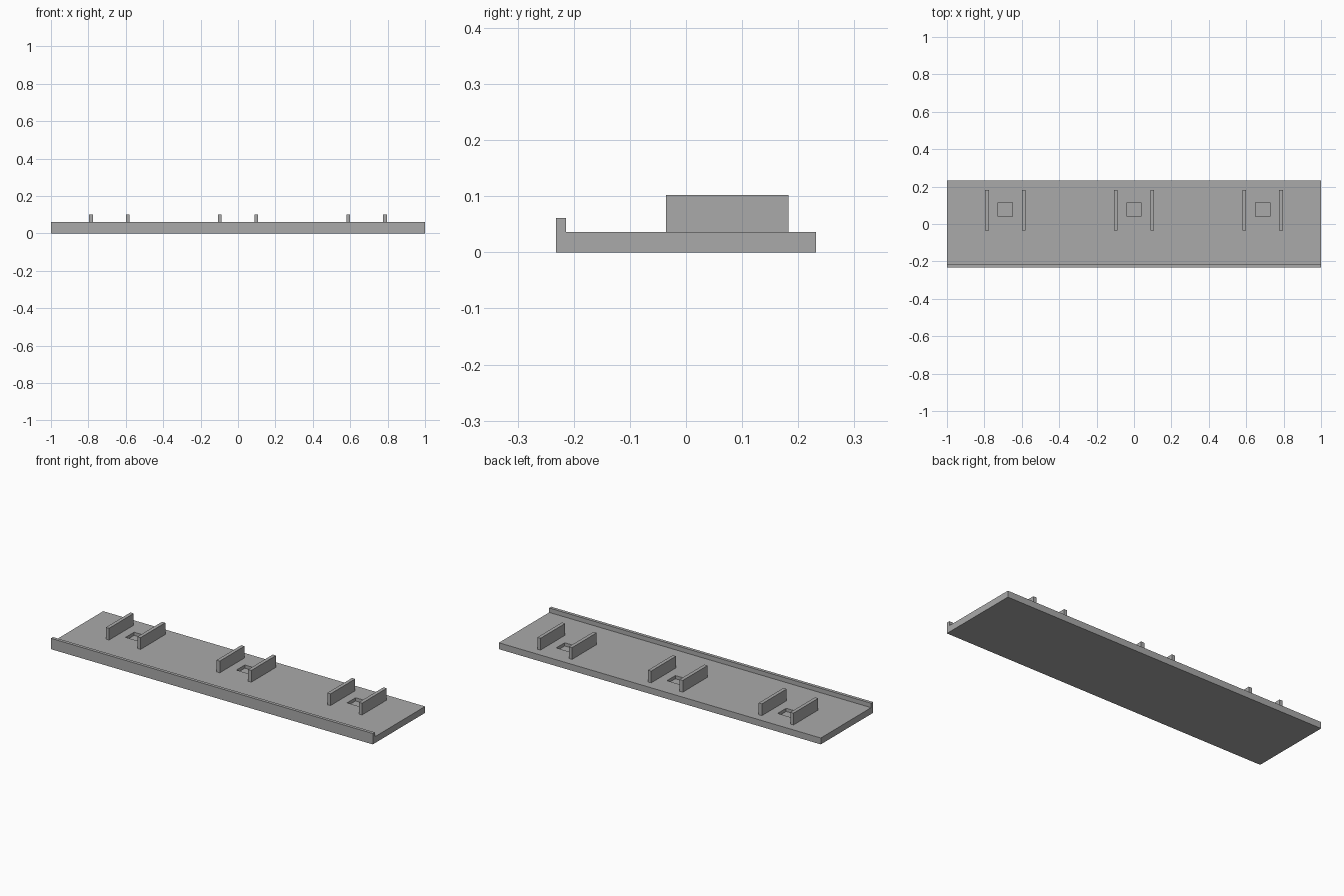
import bpy
import bmesh

cube = bpy.data.objects.get("Cube")
if cube:
    bpy.data.objects.remove(cube, do_unlink=True)

grey = bpy.data.materials.new("plain grey")
grey.use_nodes = True
grey.diffuse_color = (0.4, 0.4, 0.4, 1)
grey.node_tree.nodes["Principled BSDF"].inputs["Base Color"].default_value = grey.diffuse_color


def add_object(name, bm):
    bmesh.ops.recalc_face_normals(bm, faces=bm.faces)
    mesh = bpy.data.meshes.new(name)
    bm.to_mesh(mesh)
    bm.free()
    mesh.materials.append(grey)
    obj = bpy.data.objects.new(name, mesh)
    bpy.context.collection.objects.link(obj)
    return obj


def box(name, x, y, z):
    """Box from (low, high) ranges on each axis."""
    bm = bmesh.new()
    bmesh.ops.create_cube(bm, size=1)
    for v in bm.verts:
        v.co = [r[0] if c < 0 else r[1] for c, r in zip(v.co, (x, y, z))]
    return add_object(name, bm)


# Long base plate with a raised lip along the front, extruded from its profile
TOP = 0.036
profile = [(-0.232, 0), (0.232, 0), (0.232, TOP), (-0.214, TOP),
           (-0.214, 0.061), (-0.232, 0.061)]
bm = bmesh.new()
end = bm.faces.new([bm.verts.new((-1, y, z)) for y, z in profile])
side = bmesh.ops.extrude_face_region(bm, geom=[end])
for v in side["geom"]:
    if isinstance(v, bmesh.types.BMVert):
        v.co.x = 1
base = add_object("base_plate", bm)

# Three stations, each a pair of upright fins around a shallow square pocket
for station, cx in (("right", -0.688), ("middle", 0), ("left", 0.688)):
    for hand, s in (("right", -1), ("left", 1)):
        fx = cx + s * 0.098
        box(f"{station}_station_{hand}_fin", (fx - 0.01, fx + 0.01),
            (-0.036, 0.183), (TOP, 0.102))
    cutter = box(f"{station}_pocket_cutter", (cx - 0.038, cx + 0.038),
                 (0.04, 0.115), (0.018, 0.08))
    cutter.hide_render = True
    cutter.hide_viewport = True
    cut = base.modifiers.new(f"{station} pocket", "BOOLEAN")
    cut.operation = "DIFFERENCE"
    cut.solver = "EXACT"
    cut.object = cutter
